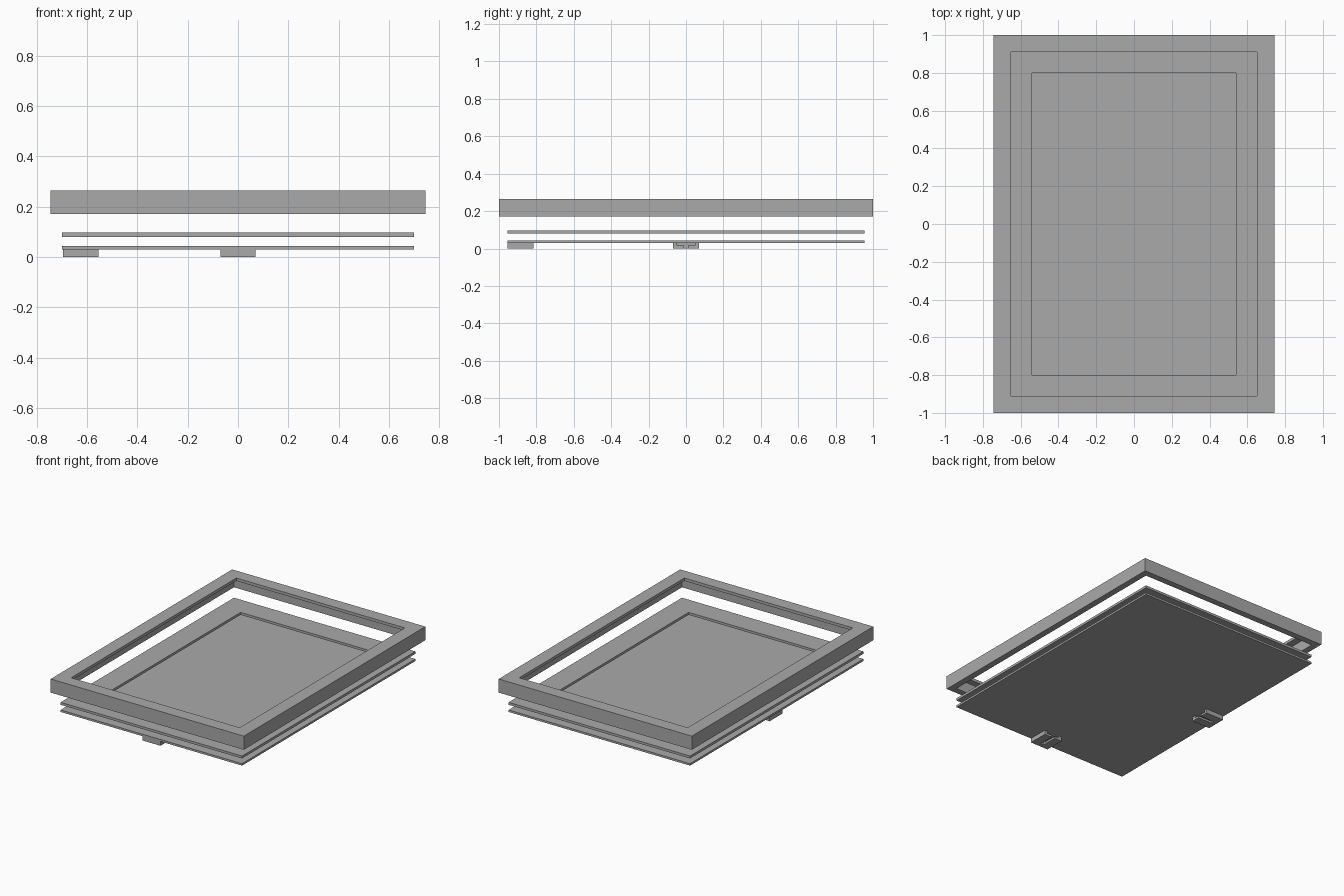
import bpy
import bmesh
import math

cube = bpy.data.objects.get("Cube")
if cube:
    bpy.data.objects.remove(cube, do_unlink=True)

grey = bpy.data.materials.new("plain grey")
grey.use_nodes = True
colour = (0.4, 0.4, 0.4, 1)
grey.diffuse_color = colour
grey.node_tree.nodes["Principled BSDF"].inputs["Base Color"].default_value = colour


def finish(name, bm):
    bmesh.ops.recalc_face_normals(bm, faces=bm.faces)
    mesh = bpy.data.meshes.new(name)
    bm.to_mesh(mesh)
    bm.free()
    mesh.materials.append(grey)
    obj = bpy.data.objects.new(name, mesh)
    bpy.context.collection.objects.link(obj)
    return obj


def ring(name, profile):
    """Sweep a closed (half x, half y, z) profile round a rectangle."""
    bm = bmesh.new()
    corners = [(1, 1), (-1, 1), (-1, -1), (1, -1)]
    loops = [[bm.verts.new((x * sx, y * sy, z)) for x, y, z in profile]
             for sx, sy in corners]
    n = len(profile)
    for c in range(4):
        a, b = loops[c], loops[(c + 1) % 4]
        for i in range(n):
            j = (i + 1) % n
            bm.faces.new((a[i], a[j], b[j], b[i]))
    return finish(name, bm)


def prism(name, outline, start, end):
    """Extrude an (x, z) outline along y."""
    bm = bmesh.new()
    face = bm.faces.new([bm.verts.new((x, start, z)) for x, z in outline])
    new = bmesh.ops.extrude_face_region(bm, geom=[face])["geom"]
    verts = [v for v in new if isinstance(v, bmesh.types.BMVert)]
    bmesh.ops.translate(bm, verts=verts, vec=(0, end - start, 0))
    return finish(name, bm)


def rect(half, low, high):
    return [(-half, low), (half, low), (half, high), (-half, high)]


# Frame with a thin front lip and a recess behind it
ring("frame", [
    (0.745, 1.0, 0.17), (0.745, 1.0, 0.265), (0.65, 0.91, 0.265),
    (0.65, 0.91, 0.245), (0.70, 0.955, 0.245), (0.70, 0.955, 0.17)])

# Mat board with a window, and the solid backing board
ring("mat_board", [
    (0.70, 0.955, 0.08), (0.70, 0.955, 0.097),
    (0.54, 0.80, 0.097), (0.54, 0.80, 0.08)])
prism("backing_board", rect(0.70, 0.03, 0.044), -0.955, 0.955)

# Hangers: blocks with a T-shaped slot open toward the board centre
right_half = [(0.012, 0), (0.07, 0), (0.07, 0.03), (0.047, 0.03),
              (0.047, 0.015), (0.012, 0.015)]
for name, spot, turn in (("bottom_hanger", (0, -0.885, 0), 0),
                         ("side_hanger", (-0.625, 0, 0), -math.pi / 2)):
    left_half = [(-x, z) for x, z in right_half]
    parts = [prism(name + "_left_cheek", left_half, -0.04, 0.07),
             prism(name + "_right_cheek", right_half, -0.04, 0.07),
             prism(name + "_end_wall", rect(0.07, 0, 0.03), -0.07, -0.04)]
    for part in parts:
        part.location = spot
        part.rotation_euler.z = turn
